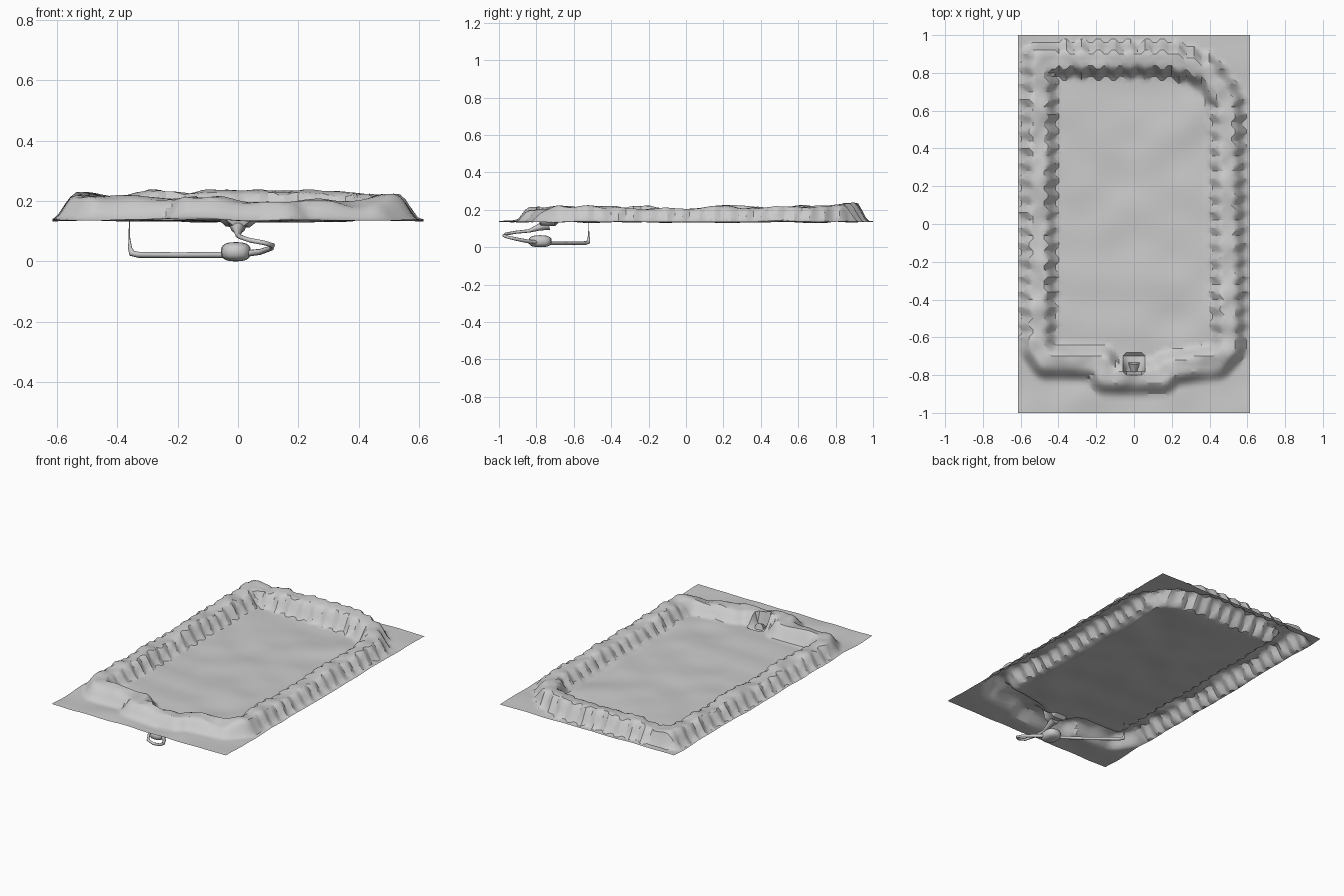
import bpy, bmesh, math
from mathutils import Vector, noise

if "Cube" in bpy.data.objects:
    bpy.data.objects.remove(bpy.data.objects["Cube"])

# ridge centre line (closed loop, seen from above)
CREST = [(-0.5, 0.87), (0.2, 0.87), (0.38, 0.81), (0.49, 0.66), (0.5, -0.66),
         (0.44, -0.73), (0.18, -0.765), (0.15, -0.81), (-0.15, -0.81),
         (-0.17, -0.735), (-0.46, -0.73), (-0.51, -0.66)]


def smooth(t):
    t = min(1.0, max(0.0, t))
    return t * t * (3 - 2 * t)


def ridge_distance(p):
    best = 9
    for i, a in enumerate(CREST):
        a, b = Vector(a), Vector(CREST[(i + 1) % len(CREST)])
        t = max(0, min(1, (p - a).dot(b - a) / (b - a).length_squared))
        best = min(best, (p - a - (b - a) * t).length)
    return best


def height(x, y):
    p = Vector((x, y))
    # gently rolling floor
    z = 0.136 + 0.011 * noise.noise(Vector((x * 4.5, y * 5, 3.1)))
    # bank with scalloped sides and an uneven top
    d = ridge_distance(p)
    if y > -0.62:
        along = y if abs(x) > 0.4 else x
        d += 0.009 * math.sin(along * 2 * math.pi / 0.085)
    top = 0.078 + 0.016 * smooth((y - 0.7) / 0.15) - 0.014 * smooth((-0.68 - y) / 0.1)
    top += 0.022 * noise.noise(Vector((x * 9, y * 9, 7.7)))
    rise = top * smooth((0.105 - d) / 0.075)
    # wedge-shaped drain recess cut into the front bank
    half = 0.035 + 0.03 * (y + 0.8) / 0.1
    if -0.8 < y < -0.68 and abs(x) < half:
        rise = 0
        z -= 0.02 * smooth((half - abs(x)) / 0.03)
    return z + rise


# ground sheet with raised bank, open underneath
NX, NY = 62, 100
bm = bmesh.new()
rows = []
for j in range(NY + 1):
    row = []
    for i in range(NX + 1):
        x, y = -0.615 + 1.23 * i / NX, -1 + 2 * j / NY
        row.append(bm.verts.new((x, y, height(x, y))))
    rows.append(row)
for j in range(NY):
    for i in range(NX):
        bm.faces.new((rows[j][i], rows[j][i + 1], rows[j + 1][i + 1], rows[j + 1][i]))
bmesh.ops.triangulate(bm, faces=bm.faces[:])
mesh = bpy.data.meshes.new("basin_ground")
bm.to_mesh(mesh)
bm.free()
ground = bpy.data.objects.new("basin_ground", mesh)
bpy.context.collection.objects.link(ground)


def pipe(name, points):
    """Tube through (x, y, z, radius) points."""
    cu = bpy.data.curves.new(name, 'CURVE')
    cu.dimensions = '3D'
    cu.bevel_depth = 1.0
    cu.bevel_resolution = 2
    cu.use_fill_caps = True
    sp = cu.splines.new('POLY')
    sp.points.add(len(points) - 1)
    for pt, (x, y, z, r) in zip(sp.points, points):
        pt.co = (x, y, z, 1)
        pt.radius = r
    ob = bpy.data.objects.new(name, cu)
    bpy.context.collection.objects.link(ob)
    return ob


# drain funnel running into the looping pipe
pipe("drain_pipe", [(0, -0.735, 0.122, 0.03), (0, -0.79, 0.105, 0.017), (0, -0.84, 0.087, 0.009),
                    (0.01, -0.91, 0.08, 0.008), (0.04, -0.965, 0.07, 0.008),
                    (0.085, -0.975, 0.062, 0.008), (0.115, -0.95, 0.053, 0.008),
                    (0.11, -0.91, 0.044, 0.009), (0.075, -0.85, 0.032, 0.01),
                    (0.02, -0.79, 0.025, 0.011)])

# outlet pipe with thin riser
pipe("outlet_pipe", [(-0.03, -0.76, 0.022, 0.01), (-0.2, -0.64, 0.021, 0.009),
                     (-0.33, -0.535, 0.022, 0.01), (-0.352, -0.522, 0.027, 0.011),
                     (-0.358, -0.52, 0.045, 0.007), (-0.36, -0.52, 0.075, 0.003),
                     (-0.36, -0.52, 0.14, 0.0015)])

# underground tank
bpy.ops.mesh.primitive_uv_sphere_add(segments=16, ring_count=10, radius=1, location=(-0.007, -0.78, 0.032))
tank = bpy.context.object
tank.name = "tank"
for v in tank.data.vertices:
    v.co = [math.copysign(abs(c) ** 0.75, c) * s for c, s in zip(v.co, (0.05, 0.062, 0.032))]

# shading
for ob in (ground, tank):
    bpy.ops.object.select_all(action='DESELECT')
    ob.select_set(True)
    bpy.context.view_layer.objects.active = ob
    bpy.ops.object.shade_smooth_by_angle(angle=math.radians(30))
